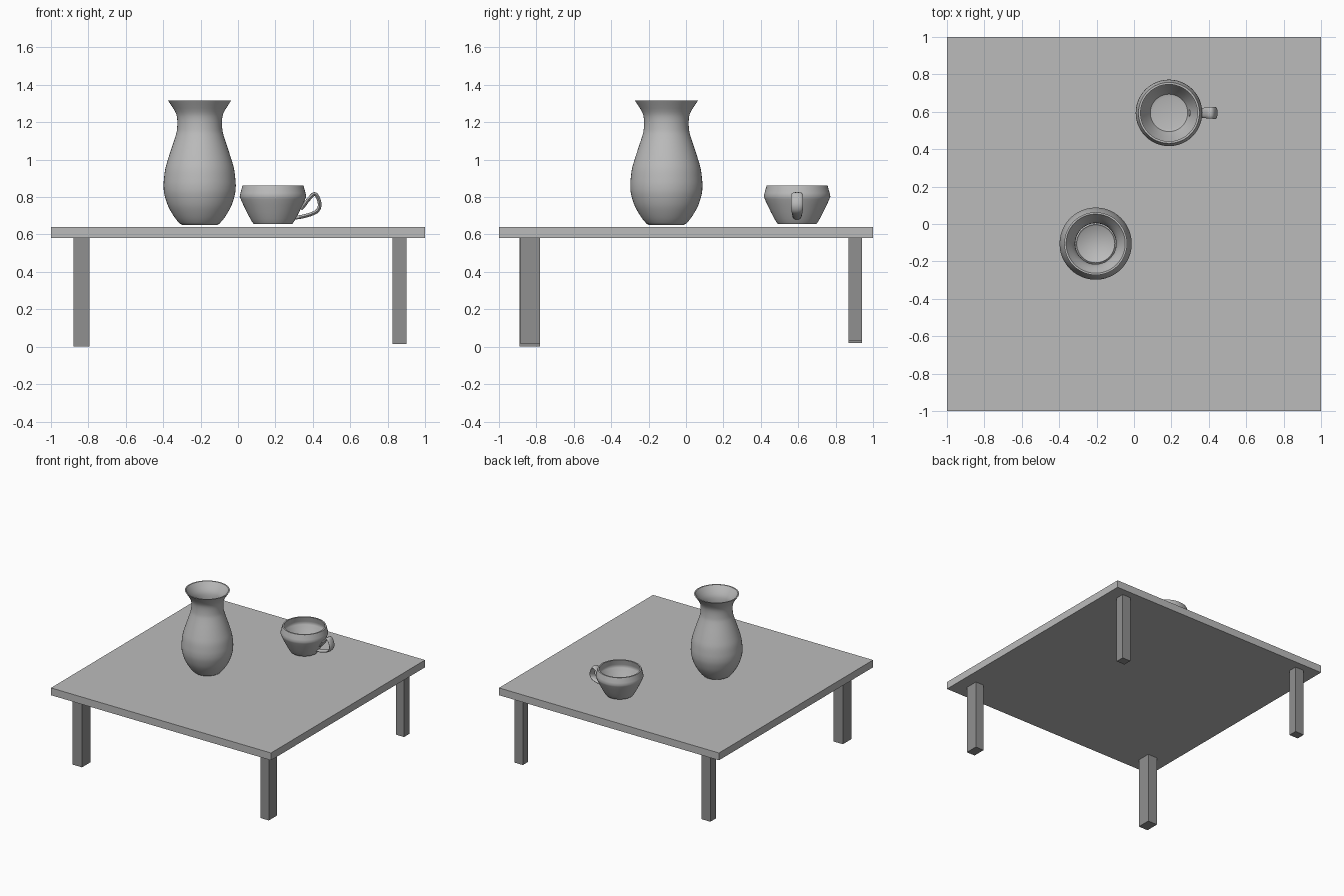
import bpy, bmesh, math
from mathutils import Vector

if "Cube" in bpy.data.objects:
    bpy.data.objects.remove(bpy.data.objects["Cube"])


def material(name, value):
    m = bpy.data.materials.new(name)
    m.diffuse_color = (value, value, value, 1)
    m.use_nodes = True
    m.node_tree.nodes["Principled BSDF"].inputs["Base Color"].default_value = m.diffuse_color
    return m


LIGHT = material("light grey", 0.50)
DARK = material("mid grey", 0.28)


def finish(name, bm, mat, smooth=None):
    bmesh.ops.recalc_face_normals(bm, faces=bm.faces)
    me = bpy.data.meshes.new(name)
    bm.to_mesh(me)
    bm.free()
    me.materials.append(mat)
    ob = bpy.data.objects.new(name, me)
    bpy.context.collection.objects.link(ob)
    if smooth:
        bpy.ops.object.select_all(action='DESELECT')
        ob.select_set(True)
        bpy.context.view_layer.objects.active = ob
        bpy.ops.object.shade_smooth_by_angle(angle=math.radians(smooth))
    return ob


def box(name, lo, hi, mat):
    bm = bmesh.new()
    bmesh.ops.create_cube(bm, size=1)
    for v in bm.verts:
        v.co = [l + (c + 0.5) * (h - l) for c, l, h in zip(v.co, lo, hi)]
    return finish(name, bm, mat)


def spline(pts, n=4):
    """Catmull-Rom curve through the points."""
    p = [Vector(q) for q in pts]
    p = [2 * p[0] - p[1]] + p + [2 * p[-1] - p[-2]]
    out = []
    for i in range(1, len(p) - 2):
        a, b, c, d = p[i - 1:i + 3]
        for k in range(n):
            t = k / n
            out.append(0.5 * (2 * b + (c - a) * t + (2 * a - 5 * b + 4 * c - d) * t * t
                              + (3 * b - a - 3 * c + d) * t ** 3))
    return out + [p[-2]]


def bridge(bm, rings):
    for a, b in zip(rings, rings[1:]):
        n = len(a)
        for i in range(n):
            bm.faces.new((a[i], a[(i + 1) % n], b[(i + 1) % n], b[i]))


def lathe(name, profile, cx, cy, mat, smooth, sides=48):
    """Closed vessel: profile runs from outer base, over the rim, to inner floor."""
    bm = bmesh.new()
    rings = []
    for r, z in profile:
        rings.append([bm.verts.new((cx + r * math.cos(2 * math.pi * i / sides),
                                    cy + r * math.sin(2 * math.pi * i / sides), z))
                      for i in range(sides)])
    bridge(bm, rings)
    bm.faces.new(rings[0])
    bm.faces.new(rings[-1])
    return finish(name, bm, mat, smooth)


# Table
box("table_top", (-1, -1, 0.58), (1, 1, 0.64), LIGHT)
box("front_left_leg", (-0.88, -0.89, 0.0), (-0.795, -0.78, 0.58), DARK)
box("front_right_leg", (0.825, -0.885, 0.015), (0.90, -0.78, 0.58), DARK)
box("back_left_leg", (-0.88, 0.87, 0.02), (-0.80, 0.94, 0.58), DARK)
box("back_right_leg", (0.825, 0.87, 0.03), (0.90, 0.94, 0.58), DARK)

# Vase
outer = spline([(0.105, 0.657), (0.127, 0.682), (0.152, 0.72), (0.173, 0.762), (0.189, 0.816),
                (0.193, 0.858), (0.191, 0.896), (0.184, 0.95), (0.170, 1.0), (0.152, 1.056),
                (0.129, 1.126), (0.121, 1.163), (0.120, 1.217), (0.131, 1.257), (0.168, 1.315)], 3)
inner = [(r - 0.01, z + (0.015 if z < 0.67 else 0)) for r, z in reversed(outer)]
lathe("vase", [(0.09, 0.65)] + [tuple(p) for p in outer] + inner, -0.205, -0.105, LIGHT, 50)

# Cup
CX, CY = 0.187, 0.594
side = spline([(0.112, 0.668), (0.130, 0.70), (0.150, 0.74), (0.167, 0.776), (0.178, 0.803)], 2)
cup = [(0.103, 0.656)] + [tuple(p) for p in side] + [(0.174, 0.822), (0.163, 0.861)]
cup_in = [(0.152, 0.861), (0.162, 0.82), (0.165, 0.803)]
cup_in += [(r - 0.012, z + 0.004) for r, z in reversed(side[:-1])] + [(0.085, 0.668)]
lathe("cup", cup + cup_in, CX, CY, LIGHT, 35)

# Cup handle: flattened section swept along a loop
path = spline([(0.335, 0.738), (0.350, 0.752), (0.375, 0.785), (0.408, 0.817), (0.427, 0.797),
               (0.437, 0.760), (0.427, 0.730), (0.400, 0.712), (0.350, 0.697), (0.295, 0.688)])
bm = bmesh.new()
rings = []
N = len(path)
for i, p in enumerate(path):
    t = (path[min(i + 1, N - 1)] - path[max(i - 1, 0)]).normalized()
    w = 0.020 + 0.012 * math.sin(math.pi * i / (N - 1))
    ring = []
    for k in range(12):
        a = 2 * math.pi * k / 12
        s = 0.010 * math.sin(a)
        ring.append(bm.verts.new((p.x - t.y * s, CY + w * math.cos(a), p.y + t.x * s)))
    rings.append(ring)
bridge(bm, rings)
bm.faces.new(rings[0])
bm.faces.new(rings[-1])
finish("cup_handle", bm, LIGHT, 60)
